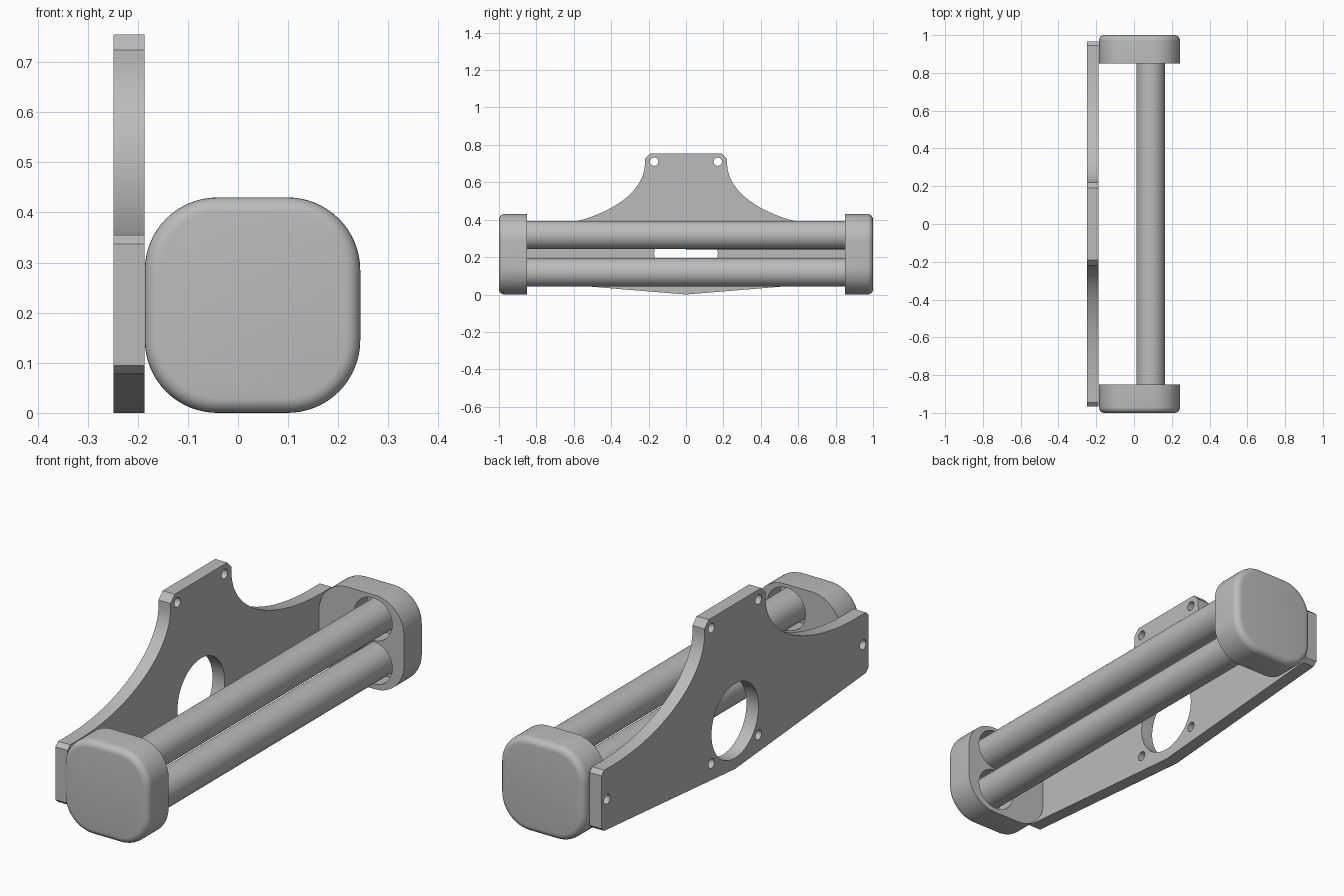
import bpy, bmesh, math
from mathutils import Vector, Matrix

cube = bpy.data.objects.get("Cube")
if cube:
    bpy.data.objects.remove(cube, do_unlink=True)

grey = bpy.data.materials.new("plain grey")
grey.use_nodes = True
COLOUR = (0.5, 0.5, 0.5, 1)
grey.diffuse_color = COLOUR
grey.node_tree.nodes["Principled BSDF"].inputs["Base Color"].default_value = COLOUR

ROD_X, ROD_Z, ROD_R = 0.088, (0.118, 0.318), 0.076
CAP_X, CAP_Z, CAP_HALF, CAP_ROUND = 0.029, 0.215, 0.215, 0.145


def activate(obj):
    bpy.ops.object.select_all(action="DESELECT")
    obj.select_set(True)
    bpy.context.view_layer.objects.active = obj


def finish(obj):
    obj.data.materials.clear()
    obj.data.materials.append(grey)
    activate(obj)
    bpy.ops.object.shade_smooth_by_angle(angle=math.radians(30))


def from_bmesh(name, bm):
    bmesh.ops.recalc_face_normals(bm, faces=bm.faces)
    mesh = bpy.data.meshes.new(name)
    bm.to_mesh(mesh)
    bm.free()
    obj = bpy.data.objects.new(name, mesh)
    bpy.context.collection.objects.link(obj)
    return obj


def arc(cx, cy, rx, ry, start, end, steps):
    angles = [math.radians(start + (end - start) * i / steps) for i in range(steps + 1)]
    return [(cx + rx * math.cos(a), cy + ry * math.sin(a)) for a in angles]


def add_cylinder(bm, z, radius, y, length):
    place = Matrix.Translation((ROD_X, y, z)) @ Matrix.Rotation(math.pi / 2, 4, "X")
    bmesh.ops.create_cone(bm, cap_ends=True, segments=64, radius1=radius,
                          radius2=radius, depth=length, matrix=place)


# Mounting plate: half outline mirrored, with bored holes
half = [(0.945, 0.078), (0.965, 0.095), (0.965, 0.337), (0.945, 0.355)]
half += arc(0.88, 0.70, 0.66, 0.345, 270, 180, 32)
half += [(0.22, 0.724), (0.19, 0.755)]
outline = [(0, 0)] + half + [(-y, z) for y, z in reversed(half)]
loops = [outline, arc(0, 0.22, 0.17, 0.17, 0, 360, 72)[:-1]]
for y, z in ((0.17, 0.71), (0.17, 0.09), (0.925, 0.215)):
    for side in (-1, 1):
        loops.append(arc(side * y, z, 0.022, 0.022, 0, 360, 24)[:-1])

curve = bpy.data.curves.new("mounting_plate", "CURVE")
curve.dimensions = "2D"
curve.fill_mode = "BOTH"
curve.extrude = 0.0305
for loop in loops:
    spline = curve.splines.new("POLY")
    spline.points.add(len(loop) - 1)
    for point, (y, z) in zip(spline.points, loop):
        point.co = (y, z, 0, 1)
    spline.use_cyclic_u = True
plate = bpy.data.objects.new("mounting_plate", curve)
bpy.context.collection.objects.link(plate)
plate.location.x = -0.2175
plate.rotation_euler = (math.pi / 2, 0, math.pi / 2)
activate(plate)
bpy.ops.object.convert(target="MESH")
bm = bmesh.new()
bm.from_mesh(plate.data)
bmesh.ops.remove_doubles(bm, verts=bm.verts, dist=0.0001)
bm.to_mesh(plate.data)
bm.free()
finish(plate)

# Parallel rods
for name, z in zip(("lower_rod", "upper_rod"), ROD_Z):
    bm = bmesh.new()
    add_cylinder(bm, z, ROD_R, 0, 1.9)
    finish(from_bmesh(name, bm))

# End caps: rounded squares with a soft outer rim and two sockets
inset = CAP_HALF - CAP_ROUND
for name, side in (("front_cap", -1), ("back_cap", 1)):
    section = []
    for i, (sx, sz) in enumerate(((1, 1), (-1, 1), (-1, -1), (1, -1))):
        section += arc(CAP_X + sx * inset, CAP_Z + sz * inset,
                       CAP_ROUND, CAP_ROUND, 90 * i, 90 * i + 90, 16)
    bm = bmesh.new()
    face = bm.faces.new([bm.verts.new((x, side * 0.85, z)) for x, z in section])
    outer = bmesh.ops.extrude_face_region(bm, geom=[face], use_keep_orig=True)["geom"]
    bmesh.ops.translate(bm, vec=Vector((0, side * 0.15, 0)),
                        verts=[v for v in outer if isinstance(v, bmesh.types.BMVert)])
    bmesh.ops.recalc_face_normals(bm, faces=bm.faces)
    rim = [e for e in bm.edges if all(abs(v.co.y) > 0.99 for v in e.verts)]
    bmesh.ops.bevel(bm, geom=rim, offset=0.03, segments=6, profile=0.5, affect="EDGES")
    cap = from_bmesh(name, bm)

    for z in ROD_Z:
        bm = bmesh.new()
        add_cylinder(bm, z, 0.097, side * 0.85, 0.18)
        cutter = from_bmesh("socket_cutter", bm)
        cutter.hide_render = True
        cut = cap.modifiers.new("socket", "BOOLEAN")
        cut.operation = "DIFFERENCE"
        cut.solver = "EXACT"
        cut.object = cutter
        activate(cap)
        bpy.ops.object.modifier_apply(modifier=cut.name)
        bpy.data.objects.remove(cutter, do_unlink=True)
    finish(cap)
